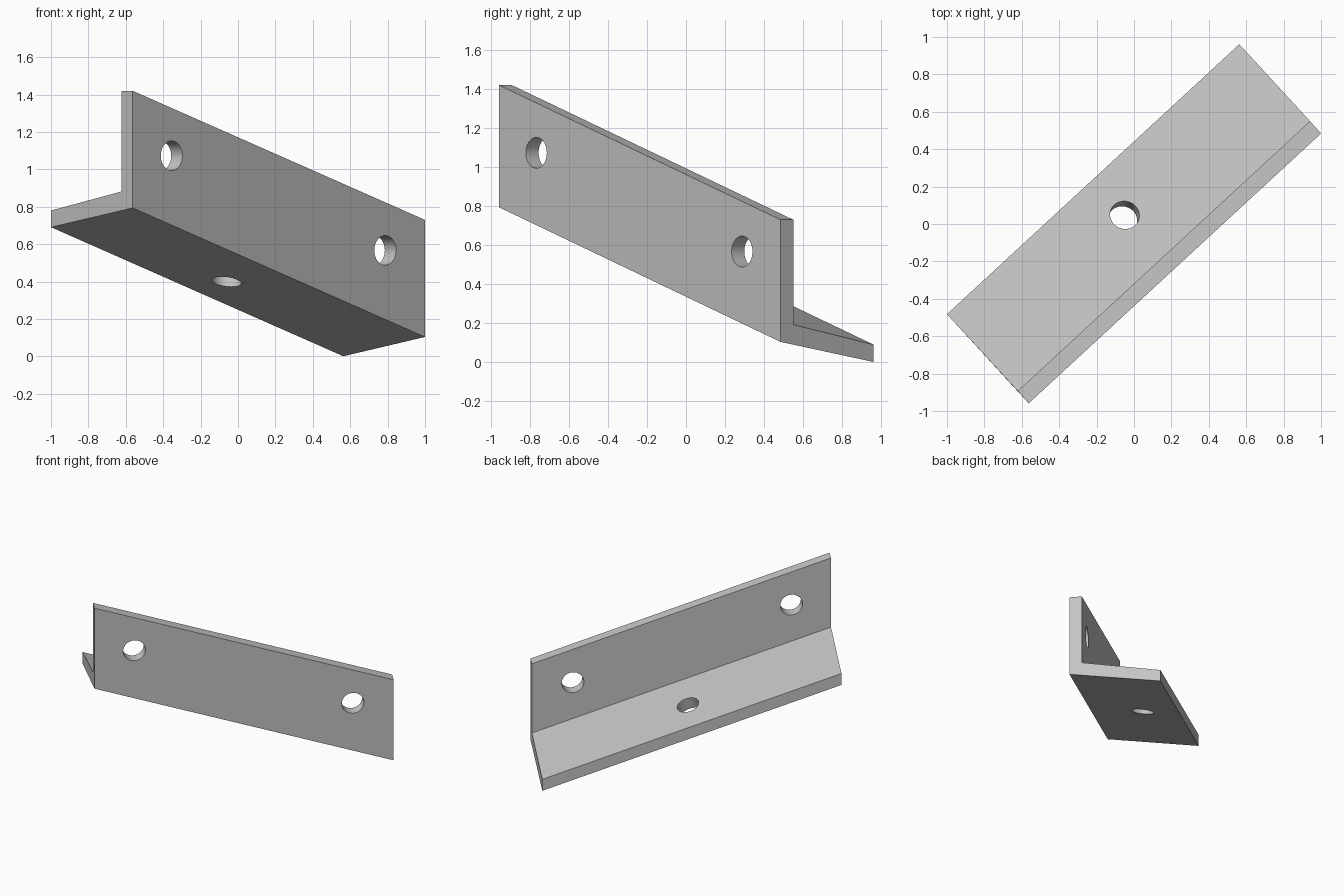
import bpy, bmesh
from math import pi
from mathutils import Vector

cube = bpy.data.objects.get("Cube")
if cube:
    bpy.data.objects.remove(cube, do_unlink=True)

steel = bpy.data.materials.new("plain grey metal")
steel.use_nodes = True
colour = (0.55, 0.55, 0.55, 1)
steel.diffuse_color = colour
steel.node_tree.nodes["Principled BSDF"].inputs["Base Color"].default_value = colour

# Angle section at the high end, swept along the slope
run = Vector((1.563, 1.443, -0.69))
corner = Vector((-0.563, -0.959, 0.794))
flange_edge = Vector((-1, -0.482, 0.691))
section = [corner, flange_edge, (-1, -0.482, 0.78), (-0.622, -0.893, 0.882),
           (-0.622, -0.893, 1.42), (-0.563, -0.959, 1.42)]

bm = bmesh.new()
face = bm.faces.new([bm.verts.new(p) for p in section])
swept = bmesh.ops.extrude_face_region(bm, geom=[face], use_keep_orig=True)
bmesh.ops.translate(bm, vec=run, verts=[v for v in swept["geom"] if isinstance(v, bmesh.types.BMVert)])
bmesh.ops.recalc_face_normals(bm, faces=bm.faces[:])
mesh = bpy.data.meshes.new("angle_bracket")
bm.to_mesh(mesh)
bm.free()
mesh.materials.append(steel)
bracket = bpy.data.objects.new("angle_bracket", mesh)
bpy.context.collection.objects.link(bracket)


def drill(name, centre, axis):
    """Cut a round hole through the bracket, square to the given plate."""
    bpy.ops.mesh.primitive_cylinder_add(vertices=48, radius=0.079, depth=0.4, location=centre)
    cutter = bpy.context.object
    cutter.name = name
    cutter.rotation_euler = axis.to_track_quat("Z", "Y").to_euler()
    cutter.data.materials.append(steel)
    cutter.hide_render = True
    cut = bracket.modifiers.new(name, "BOOLEAN")
    cut.object = cutter
    cut.solver = "EXACT"
    bpy.context.view_layer.objects.active = bracket
    bpy.ops.object.modifier_apply(modifier=name)
    bpy.data.objects.remove(cutter, do_unlink=True)


# Two holes in the upright plate, one in the flange
wall_normal = run.cross(Vector((0, 0, 1)))
flange_normal = run.cross(flange_edge - corner)
drill("wall_hole_high", (-0.355, -0.767, 1.073), wall_normal)
drill("wall_hole_low", (0.787, 0.287, 0.567), wall_normal)
drill("flange_hole", (-0.055, 0.035, 0.445), flange_normal)

bpy.ops.object.select_all(action="DESELECT")
bracket.select_set(True)
bpy.context.view_layer.objects.active = bracket
bpy.ops.object.shade_smooth_by_angle(angle=pi / 6)
